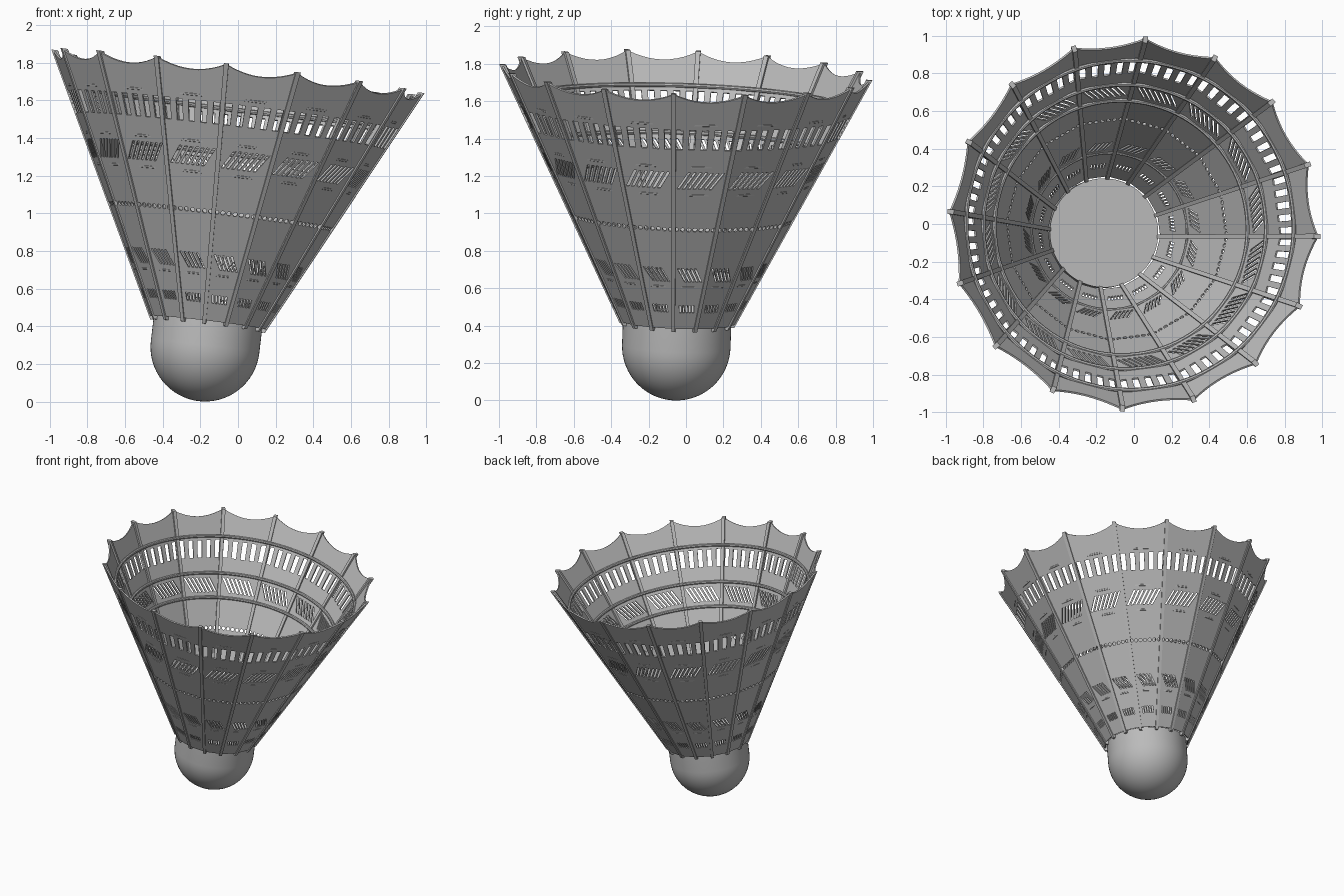
import bpy, bmesh
from math import sin, cos, pi, radians
from mathutils import Matrix, Vector

cube = bpy.data.objects.get("Cube")
if cube:
    bpy.data.objects.remove(cube, do_unlink=True)

# Main sizes; heights run along the tilted axis from the ball centre
SIDES = 16
BALL = 0.29
LOW, TOP = 0.13, 1.47
DIP = 0.045
START = radians(-3.7)
STEP = 2 * pi / SIDES
AXIS = Vector((0.118, 0.035, 0.99))
FRAME = (Matrix.Translation((-0.175, -0.052, BALL))
         @ Vector((0, 0, 1)).rotation_difference(AXIS).to_matrix().to_4x4())

grey = bpy.data.materials.new("plain grey")
grey.use_nodes = True
grey.diffuse_color = (0.5, 0.5, 0.5, 1)
grey.node_tree.nodes["Principled BSDF"].inputs["Base Color"].default_value = (0.5, 0.5, 0.5, 1)


def radius(h):
    return 0.30 + 0.508 * (h - 0.11)


def polar(r, angle, h):
    return Vector((r * cos(angle), r * sin(angle), h))


def panel_point(side, u, h):
    """Point on a flat panel, u across it from rib to rib."""
    a = START + side * STEP
    return polar(radius(h), a, h).lerp(polar(radius(h), a + STEP, h), u)


def finish(name, bm, smooth=False):
    mesh = bpy.data.meshes.new(name)
    bm.to_mesh(mesh)
    bm.free()
    obj = bpy.data.objects.new(name, mesh)
    bpy.context.collection.objects.link(obj)
    mesh.materials.append(grey)
    obj.matrix_world = FRAME
    if smooth:
        make_smooth(obj)
    return obj


def make_smooth(obj):
    bpy.ops.object.select_all(action='DESELECT')
    obj.select_set(True)
    bpy.context.view_layer.objects.active = obj
    bpy.ops.object.shade_smooth_by_angle(angle=radians(40))


def slot_row(h0, h1, count, margin, fill, slant):
    """Lower chain, upper chain and bars of a row of slots."""
    pitch = (1 - 2 * margin) / count
    us = [margin + pitch * (k + 0.5 + s * fill / 2) for k in range(count) for s in (-1, 1)]
    lower = [(0, h0)] + [(u - slant, h0) for u in us] + [(1, h0)]
    upper = [(0, h1)] + [(u + slant, h1) for u in us] + [(1, h1)]
    bars = [(lower[k], lower[k + 1], upper[k + 1], upper[k])
            for k in range(0, len(lower), 2)]
    return lower, upper, bars


def hole_row(h, count, size):
    """Lower and upper chains that meet between round holes."""
    def chain(sign):
        points = [(0, h)]
        for k in range(count):
            for j in range(7):
                t = pi * j / 6
                points.append(((k + 0.5 - 0.35 * cos(t)) / count, h + sign * size * sin(t)))
        return points + [(1, h)]
    return chain(-1), chain(1), []


# Skirt: flat panels with rows of openings and a scalloped rim
rows = [
    slot_row(0.222, 0.265, 5, 0.2, 0.55, -0.02),
    slot_row(0.398, 0.475, 5, 0.2, 0.5, -0.12),
    hole_row(0.697, 7, 0.011),
    slot_row(0.93, 1.025, 7, 0.14, 0.5, 0.1),
    slot_row(1.155, 1.268, 5, 0, 0.5, 0),
]
rim = [(k / 10, TOP - DIP * 4 * (k / 10) * (1 - k / 10)) for k in range(11)]
polygons = []
below = [(0, LOW), (1, LOW)]
for lower, upper, bars in rows:
    polygons.append(below + lower[::-1])
    polygons += bars
    below = upper
polygons.append(below + rim[::-1])

bm = bmesh.new()
for side in range(SIDES):
    for poly in polygons:
        bm.faces.new([bm.verts.new(panel_point(side, u, h)) for u, h in poly])
bmesh.ops.remove_doubles(bm, verts=bm.verts, dist=0.0001)
skirt = finish("skirt", bm)
solid = skirt.modifiers.new("thickness", 'SOLIDIFY')
solid.thickness = 0.01
solid.offset = -1

# Ribs along the panel corners
bm = bmesh.new()
for side in range(SIDES):
    a = START + side * STEP
    across = Vector((-sin(a), cos(a), 0))
    corners = []
    for h, half in ((0.112, 0.010), (TOP + 0.006, 0.013)):
        for depth in (-0.028, 0.006):
            for s in (-1, 1):
                corners.append(bm.verts.new(polar(radius(h) + depth, a, h) + across * half * s))
    bmesh.ops.convex_hull(bm, input=corners)
finish("ribs", bm)

# Thin round hoops just inside the panels
for k, h in enumerate((0.372, 0.9, 1.06, 1.3)):
    tube = 0.009 if h < 0.5 else 0.012
    bpy.ops.mesh.primitive_torus_add(
        major_radius=radius(h) * cos(STEP / 2) - tube + 0.002, minor_radius=tube,
        major_segments=96, minor_segments=8)
    hoop = bpy.context.object
    hoop.name = "hoop_%d" % (k + 1)
    hoop.data.materials.append(grey)
    hoop.matrix_world = FRAME @ Matrix.Translation((0, 0, h))
    make_smooth(hoop)

# Ball: half sphere with a short straight collar and a flat top
bm = bmesh.new()
bmesh.ops.create_uvsphere(bm, u_segments=64, v_segments=32, radius=BALL)
bmesh.ops.bisect_plane(bm, geom=bm.verts[:] + bm.edges[:] + bm.faces[:], dist=0.0001,
                       plane_co=(0, 0, 0), plane_no=(0, 0, 1), clear_outer=True)
edge = [e for e in bm.edges if e.is_boundary]
collar = bmesh.ops.extrude_edge_only(bm, edges=edge)["geom"]
bmesh.ops.translate(bm, vec=(0, 0, LOW + 0.005),
                    verts=[g for g in collar if isinstance(g, bmesh.types.BMVert)])
bmesh.ops.holes_fill(bm, edges=[e for e in bm.edges if e.is_boundary], sides=0)
bmesh.ops.recalc_face_normals(bm, faces=bm.faces)
finish("ball", bm, smooth=True)
